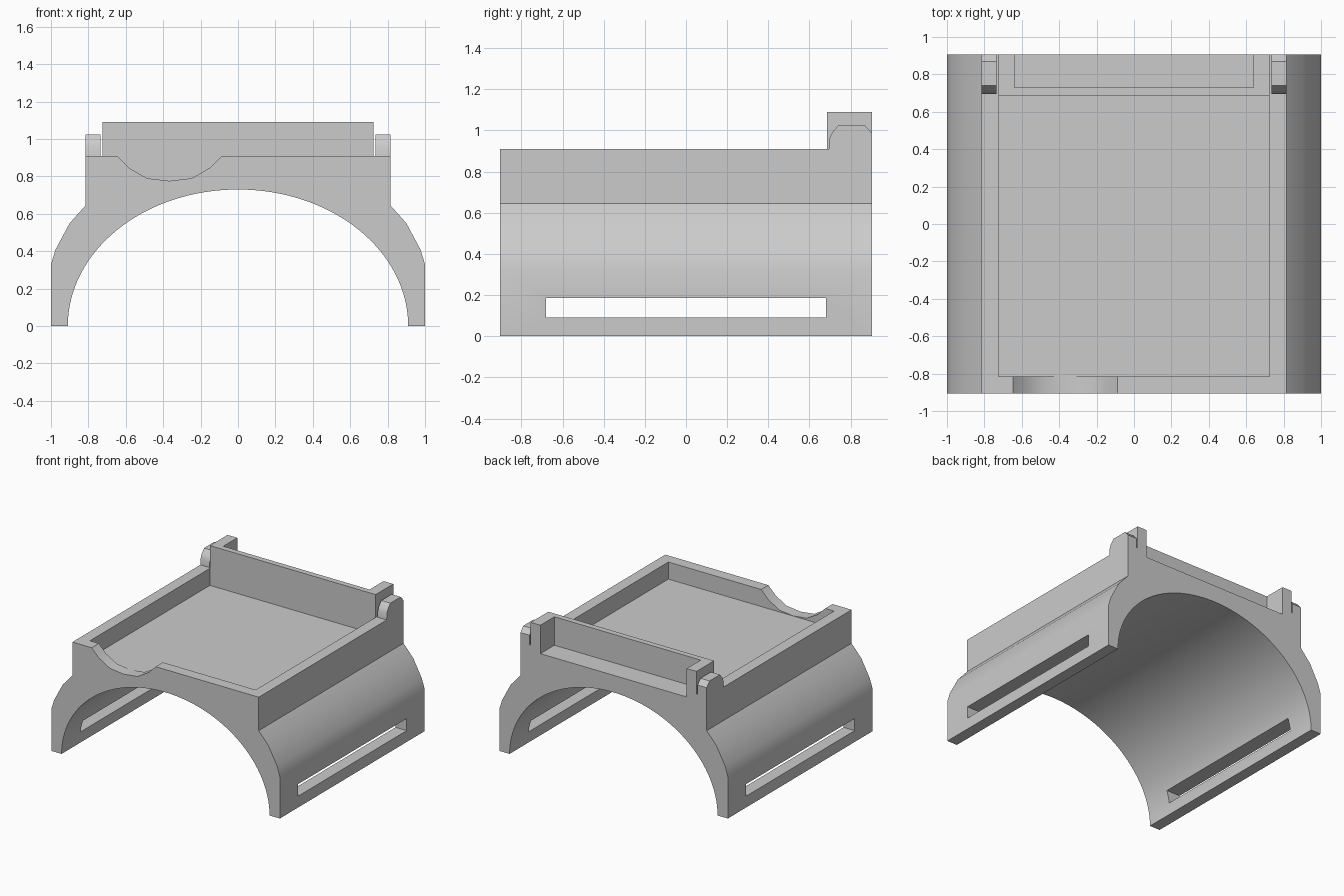
import bpy, bmesh, math
from mathutils import Vector

if "Cube" in bpy.data.objects:
    bpy.data.objects.remove(bpy.data.objects["Cube"], do_unlink=True)

grey = bpy.data.materials.new("plain_grey")
grey.use_nodes = True
grey.diffuse_color = (0.6, 0.6, 0.6, 1)
grey.node_tree.nodes["Principled BSDF"].inputs["Base Color"].default_value = (0.6, 0.6, 0.6, 1)


def prism(name, points, start, end, axis="y"):
    """Extrude an outline: (x, z) points along y, or (y, z) points along x."""
    def place(p, t):
        return (p[0], t, p[1]) if axis == "y" else (t, p[0], p[1])
    bm = bmesh.new()
    face = bm.faces.new([bm.verts.new(place(p, start)) for p in points])
    grown = bmesh.ops.extrude_face_region(bm, geom=[face])["geom"]
    shift = Vector(place((0, 0), end - start))
    bmesh.ops.translate(bm, vec=shift, verts=[v for v in grown if isinstance(v, bmesh.types.BMVert)])
    bmesh.ops.recalc_face_normals(bm, faces=bm.faces)
    mesh = bpy.data.meshes.new(name)
    bm.to_mesh(mesh)
    bm.free()
    mesh.materials.append(grey)
    obj = bpy.data.objects.new(name, mesh)
    bpy.context.collection.objects.link(obj)
    return obj


def box(name, x, y, z):
    return prism(name, [(x[0], z[0]), (x[1], z[0]), (x[1], z[1]), (x[0], z[1])], *y)


def combine(target, tool, operation):
    """Apply a boolean and remove the helper object."""
    mod = target.modifiers.new(operation.lower(), "BOOLEAN")
    mod.operation, mod.solver, mod.object = operation, "EXACT", tool
    bpy.context.view_layer.objects.active = target
    bpy.ops.object.modifier_apply(modifier=mod.name)
    bpy.data.objects.remove(tool, do_unlink=True)


HALF = 0.905      # half length along y
RIM = 0.91        # top of the tray walls
INNER = 0.725     # half width of the tray pocket
FLOOR = 0.775

# Saddle body: stepped outer sides over an elliptical arch
side = [(1, 0), (1, 0.33), (0.975, 0.41), (0.9, 0.55), (0.815, 0.645), (0.815, RIM)]
arch = [(-0.91 * math.cos(math.pi * i / 64), 0.73 * math.sin(math.pi * i / 64)) for i in range(65)]
arch[0], arch[-1] = (-0.91, 0), (0.91, 0)
outline = side + [(-x, z) for x, z in reversed(side)] + arch
body = prism("saddle_tray", outline, -HALF, HALF)

# Raised back wall
combine(body, box("back_wall", (-INNER, INNER), (0.68, HALF), (0.85, 1.09)), "UNION")

# Rounded lugs beside the back wall
lug = [(0.69, 0.85), (0.697, 0.96), (0.71, 0.99), (0.74, 1.025),
       (0.87, 1.025), (HALF, 0.985), (HALF, 0.85)]
for s in (-1, 1):
    combine(body, prism("lug", lug, s * 0.735, s * 0.815, "x"), "UNION")

# Tray pocket and the notch behind the back wall
combine(body, box("pocket", (-INNER, INNER), (-0.815, 0.685), (FLOOR, 1.5)), "DIFFERENCE")
combine(body, box("back_notch", (-0.64, 0.64), (0.73, 1.1), (0.865, 1.5)), "DIFFERENCE")

# Finger scoop in the front rim
half_scoop = [(0.28, 1.0), (0.28, RIM), (0.215, 0.845), (0.12, 0.79)]
scoop = half_scoop + [(0, FLOOR + 0.001)] + [(-x, z) for x, z in reversed(half_scoop)]
combine(body, prism("scoop", [(x - 0.367, z) for x, z in scoop], -1.1, -0.8), "DIFFERENCE")

# Strap slots through both legs
for s in (-1, 1):
    combine(body, box("slot", (s * 0.7, s * 1.2), (-0.68, 0.68), (0.09, 0.185)), "DIFFERENCE")

bpy.ops.object.select_all(action="DESELECT")
body.select_set(True)
bpy.context.view_layer.objects.active = body
bpy.ops.object.shade_smooth_by_angle(angle=math.radians(30))
